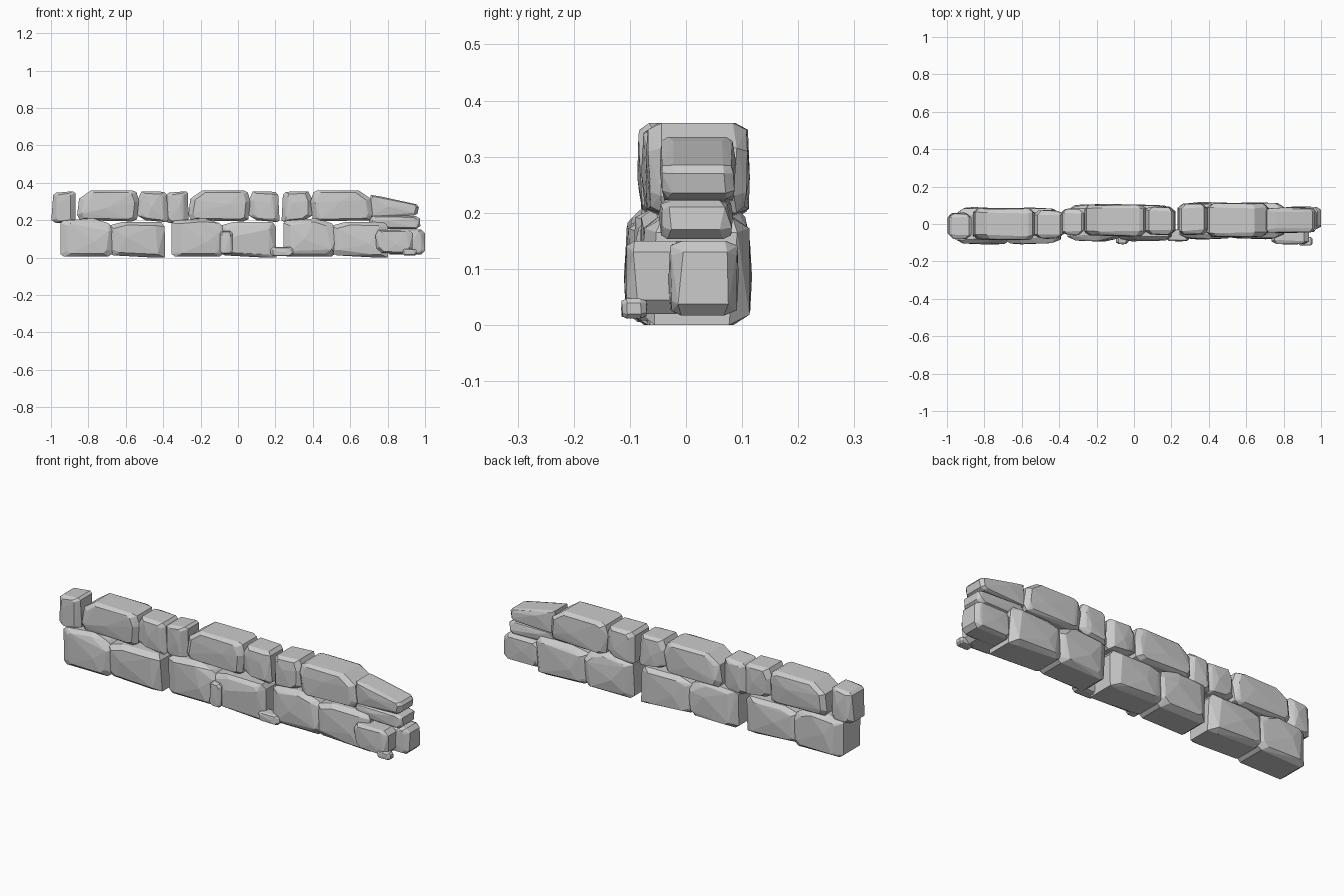
import bpy, bmesh, random
from mathutils import Vector

if "Cube" in bpy.data.objects:
    bpy.data.objects.remove(bpy.data.objects["Cube"])

random.seed(7)


def stone(name, profile, y0, y1, bevel=0.025, inset=0.02, rough=0.006):
    """Faceted rock: front outline (x, z) given depth, with smaller front and back faces."""
    xs = [p[0] for p in profile]
    zs = [p[1] for p in profile]
    cx, cz = (min(xs) + max(xs)) / 2, (min(zs) + max(zs)) / 2
    hx, hz = (max(xs) - min(xs)) / 2, (max(zs) - min(zs)) / 2
    sx, sz = max(0.4, 1 - 1.3 * inset / hx), max(0.4, 1 - 0.6 * inset / hz)
    pts = []
    for y, side in ((y0, 1), (y1, -1)):
        for x, z in profile:
            # outer rim, then the inset face with a slightly uneven depth
            pts.append((x, y + side * (bevel + random.uniform(-rough, rough)), z))
            fx = cx + (x - cx) * sx + random.uniform(-rough, rough) * 0.6
            fz = cz + (z - cz) * sz
            pts.append((fx, y + side * random.uniform(0, rough * 1.4), fz))
        # bulge in the face
        pts.append((cx + random.uniform(-.4, .4) * hx, y - side * rough * 0.3,
                    cz + random.uniform(-.3, .3) * hz))
    bm = bmesh.new()
    for p in pts:
        bm.verts.new(Vector(p))
    res = bmesh.ops.convex_hull(bm, input=bm.verts)
    junk = {g for g in res["geom_interior"] + res["geom_unused"]
            if isinstance(g, bmesh.types.BMVert)}
    bmesh.ops.delete(bm, geom=list(junk), context='VERTS')
    bmesh.ops.dissolve_limit(bm, angle_limit=0.03, verts=bm.verts, edges=bm.edges)
    bmesh.ops.recalc_face_normals(bm, faces=bm.faces)
    me = bpy.data.meshes.new(name)
    bm.to_mesh(me)
    bm.free()
    ob = bpy.data.objects.new(name, me)
    bpy.context.collection.objects.link(ob)
    return ob


def moved(profile, dx, flip=False):
    return [((-x if flip else x) + dx, z) for x, z in profile]


def block(x0, x1, z0, z1, c=0.012):
    """Box outline with clipped corners."""
    return [(x0 + c, z0), (x1 - c, z0), (x1, z0 + c), (x1, z1 - c),
            (x1 - c, z1), (x0 + c, z1), (x0, z1 - c), (x0, z0 + c)]


# Outlines of one wall section
base_left = [(-.355, .02), (-.335, .005), (-.10, .005), (-.065, .03), (-.06, .15),
             (-.10, .185), (-.18, .21), (-.34, .198), (-.355, .185)]
base_right = [(-.11, .03), (-.07, .012), (.15, 0), (.205, 0), (.203, .165),
              (.185, .19), (-.02, .192), (-.10, .17)]
top_left = [(-.395, .20), (-.37, .185), (-.275, .183), (-.265, .20), (-.267, .345),
            (-.28, .355), (-.37, .347), (-.385, .335)]
top_middle = [(-.265, .23), (-.25, .20), (.03, .194), (.055, .205), (.067, .30),
              (.052, .35), (.03, .36), (-.19, .36), (-.255, .315)]
top_right = [(.058, .225), (.10, .20), (.21, .19), (.222, .20), (.215, .335),
             (.20, .352), (.08, .355), (.058, .31)]

# Three repeated sections, the last with its upper course turned round
for tag, dx, low, up in (("left", -.595, -.010, 0), ("centre", 0, .006, .02),
                         ("right", .598, .017, .02)):
    stone(f"base_stone_a_{tag}", moved(base_left, dx), low - .098, low + .098, .03, .03, .009)
    stone(f"base_stone_b_{tag}", moved(base_right, dx), low - .096, low + .096, .03, .03, .009)
    if tag == "right":
        stone("top_stone_middle_right", moved(top_middle, .455, True), -.07, .112)
        stone("top_stone_end_right", moved(top_right, .455, True), -.058, .11)
    else:
        x = dx - (.008 if tag == "left" else 0)
        stone(f"top_stone_a_{tag}", moved(top_left, x), up - .08, up + .06)
        stone(f"top_stone_b_{tag}", moved(top_middle, dx), up - .085, up + .085)
        stone(f"top_stone_c_{tag}", moved(top_right, dx), up - .078, up + .074)

# Broken right end: sloping slab and the stones beneath it
stone("sloping_slab", [(.69, .215), (.71, .335), (.76, .328), (.955, .285), (.967, .27),
                       (.96, .235), (.94, .225), (.80, .255)], -.045, .087, .018, .012)
stone("slab_support", [(.70, .20), (.72, .225), (.95, .222), (.972, .21), (.975, .17),
                       (.955, .153), (.74, .155), (.70, .17)], -.047, .082, .018, .012)
stone("end_stone_front", [(.74, .05), (.77, .025), (.91, .02), (.932, .045), (.935, .13),
                          (.91, .15), (.75, .147), (.735, .12)], -.108, .0, .02, .015)
stone("end_stone_back", block(.79, 1.0, .017, .15, .02), -.03, .092, .02, .015)

# Loose chips at the foot of the front face
stone("leaning_chip", block(-.095, -.03, .02, .142), -.108, -.05, .012, .008, .003)
stone("ground_chip", block(.175, .295, .008, .056), -.092, -.03, .012, .008, .003)
stone("end_chip", block(.88, .955, .012, .047, .008), -.115, -.07, .01, .006, .002)
